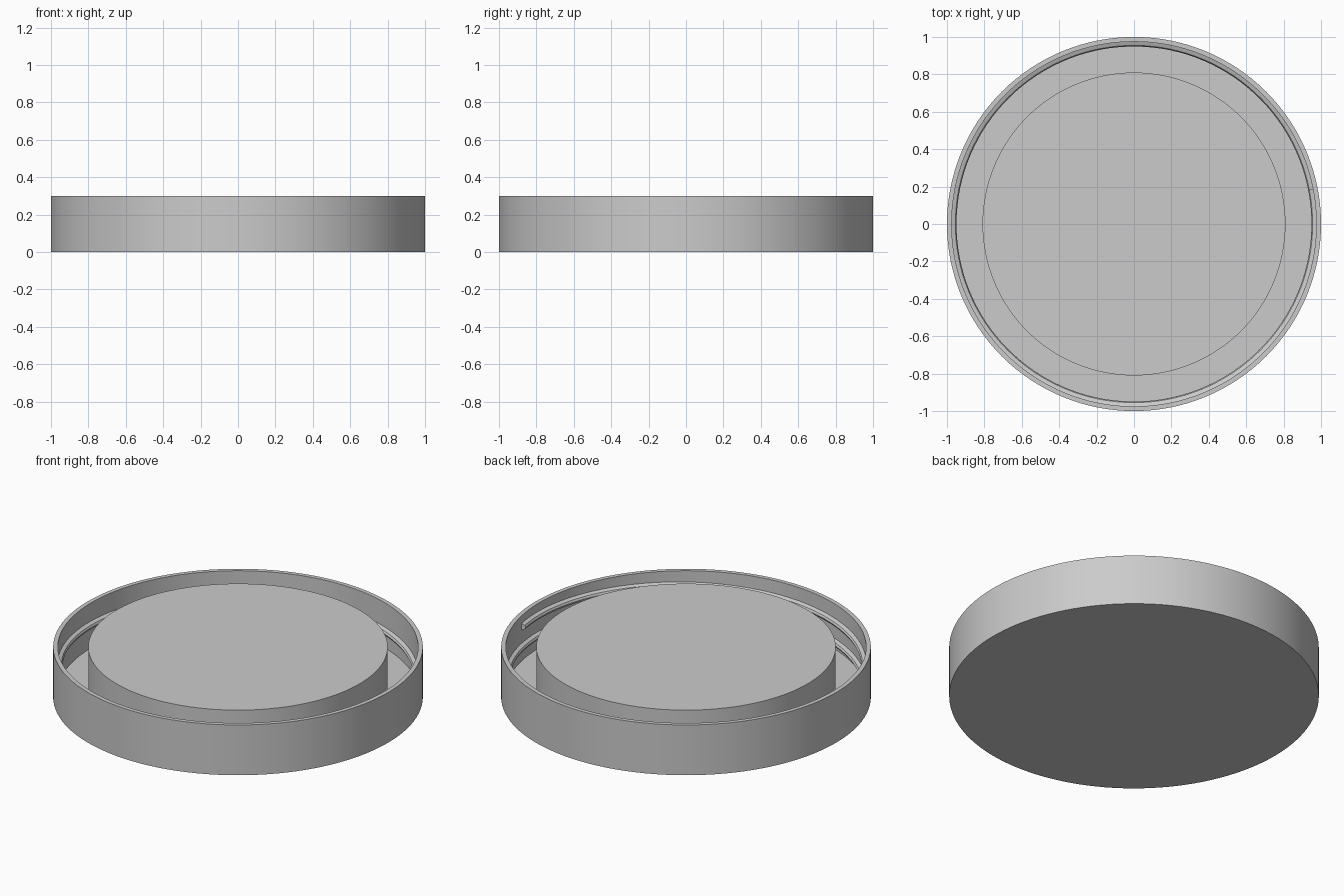
import bpy
import bmesh
from math import sin, cos, pi, radians

cube = bpy.data.objects.get("Cube")
if cube:
    bpy.data.objects.remove(cube, do_unlink=True)

SEGMENTS = 128
HEIGHT = 0.3
FLOOR = 0.03
WALL_RADIUS = 0.975

grey = bpy.data.materials.new("plain grey")
grey.use_nodes = True
grey.diffuse_color = (0.6, 0.6, 0.6, 1)
grey.node_tree.nodes["Principled BSDF"].inputs["Base Color"].default_value = (0.6, 0.6, 0.6, 1)


def finish(name, bm):
    """Turn a bmesh into a named, smooth-shaded object."""
    bmesh.ops.recalc_face_normals(bm, faces=bm.faces)
    mesh = bpy.data.meshes.new(name)
    bm.to_mesh(mesh)
    bm.free()
    mesh.materials.append(grey)
    obj = bpy.data.objects.new(name, mesh)
    bpy.context.collection.objects.link(obj)
    bpy.ops.object.select_all(action='DESELECT')
    obj.select_set(True)
    bpy.context.view_layer.objects.active = obj
    bpy.ops.object.shade_smooth_by_angle(angle=radians(30))
    return obj


def bridge(bm, a, b):
    """Join two equal loops of vertices with quads."""
    n = len(a)
    for i in range(n):
        j = (i + 1) % n
        bm.faces.new((a[i], a[j], b[j], b[i]))


def lathe(name, profile):
    """Revolve a radius/height profile, capping its first and last ring."""
    bm = bmesh.new()
    rings = []
    for r, z in profile:
        rings.append([bm.verts.new((r * cos(2 * pi * i / SEGMENTS),
                                    r * sin(2 * pi * i / SEGMENTS), z))
                      for i in range(SEGMENTS)])
    for a, b in zip(rings, rings[1:]):
        bridge(bm, a, b)
    bm.faces.new(rings[0])
    bm.faces.new(rings[-1])
    return finish(name, bm)


def thread(name, section, start, turns, z_top, pitch):
    """Sweep a section down a right-handed helix, with closed ends."""
    bm = bmesh.new()
    steps = int(SEGMENTS * turns)
    loops = []
    for i in range(steps + 1):
        t = turns * i / steps
        a = start - 2 * pi * t
        z = z_top - pitch * t
        loops.append([bm.verts.new((r * cos(a), r * sin(a), z + dz))
                      for r, dz in section])
    for a, b in zip(loops, loops[1:]):
        bridge(bm, a, b)
    bm.faces.new(loops[0])
    bm.faces.new(loops[-1])
    return finish(name, bm)


# Shallow cup with a thin rim
lathe("cap_shell", [(1, 0), (1, HEIGHT), (WALL_RADIUS, HEIGHT),
                    (WALL_RADIUS, FLOOR)][::1] + [(0.8, FLOOR)])

# Solid disc in the middle, level with the rim
lathe("center_plug", [(0.81, FLOOR - 0.01), (0.81, HEIGHT)])

# Screw ridge on the inside of the wall
ridge = [(0.98, -0.022), (0.955, -0.012), (0.949, 0), (0.955, 0.012), (0.98, 0.022)]
thread("screw_thread", ridge, radians(11), 1.4, 0.235, 0.12)
